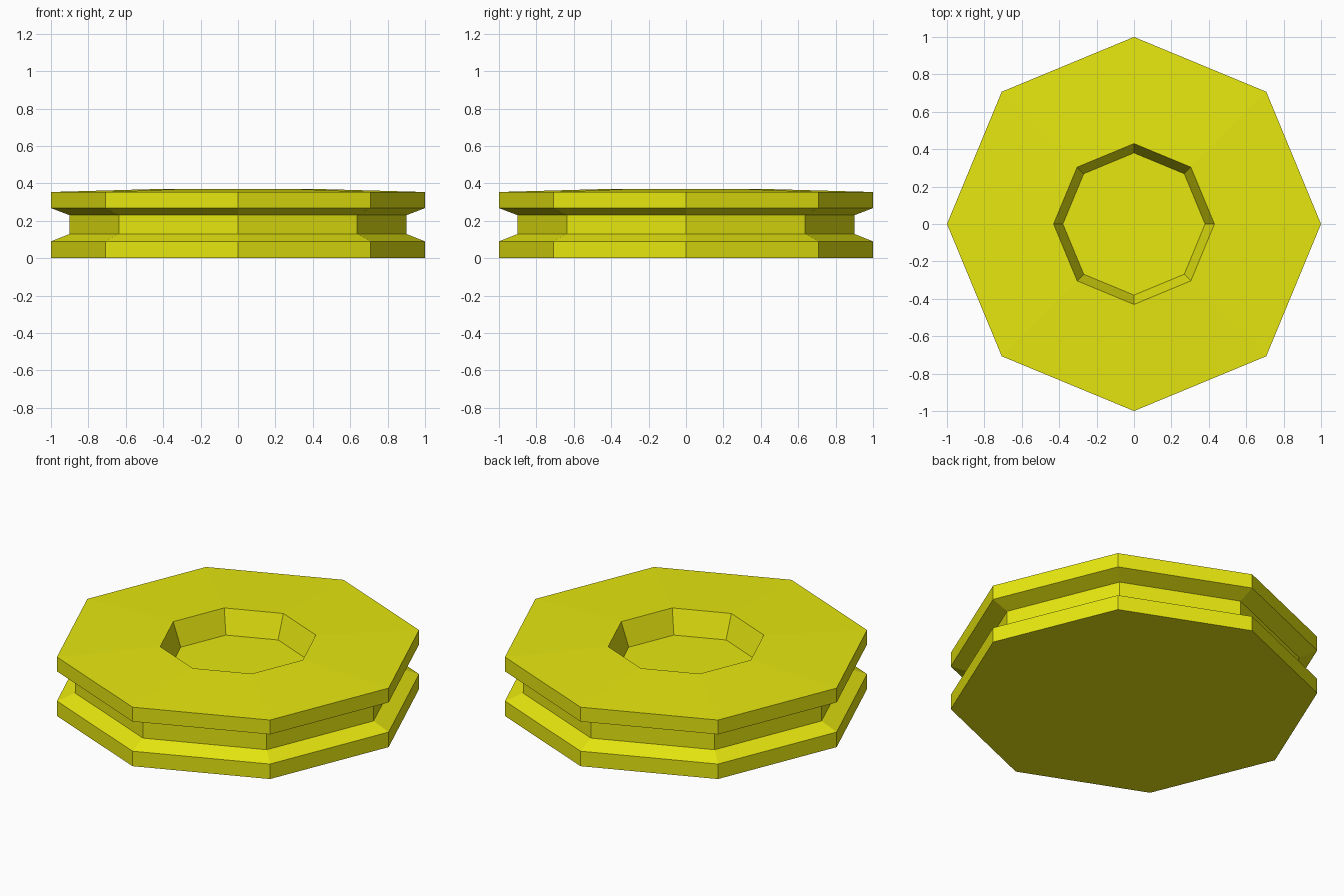
import bpy, bmesh, math

if "Cube" in bpy.data.objects:
    bpy.data.objects.remove(bpy.data.objects["Cube"])

SIDES = 8

# (radius, height) outline from the base, up the grooved rim, into the top recess
PROFILE = [
    (1.0, 0.0), (1.0, 0.09),        # lower flange
    (0.9, 0.13), (0.9, 0.23),       # groove
    (1.0, 0.268), (1.0, 0.354),     # upper flange
    (0.43, 0.37), (0.38, 0.23),     # slightly domed top and recess wall
]

yellow = bpy.data.materials.new("yellow")
yellow.diffuse_color = (0.8, 0.8, 0.005, 1.0)
yellow.use_nodes = True
yellow.node_tree.nodes["Principled BSDF"].inputs["Base Color"].default_value = yellow.diffuse_color


def lathe(name, profile, material):
    """Revolve a profile into a closed, flat-faced solid."""
    bm = bmesh.new()
    rings = []
    for r, z in profile:
        angles = [2 * math.pi * i / SIDES for i in range(SIDES)]
        rings.append([bm.verts.new((r * math.cos(a), r * math.sin(a), z)) for a in angles])
    for low, high in zip(rings, rings[1:]):
        for i in range(SIDES):
            j = (i + 1) % SIDES
            bm.faces.new((low[i], low[j], high[j], high[i]))
    bm.faces.new(rings[0][::-1])    # base
    bm.faces.new(rings[-1])         # recess floor
    bmesh.ops.recalc_face_normals(bm, faces=bm.faces[:])
    mesh = bpy.data.meshes.new(name)
    bm.to_mesh(mesh)
    bm.free()
    mesh.materials.append(material)
    obj = bpy.data.objects.new(name, mesh)
    bpy.context.collection.objects.link(obj)
    return obj


# Grooved octagonal disc with a central recess
lathe("grooved_disc", PROFILE, yellow)
